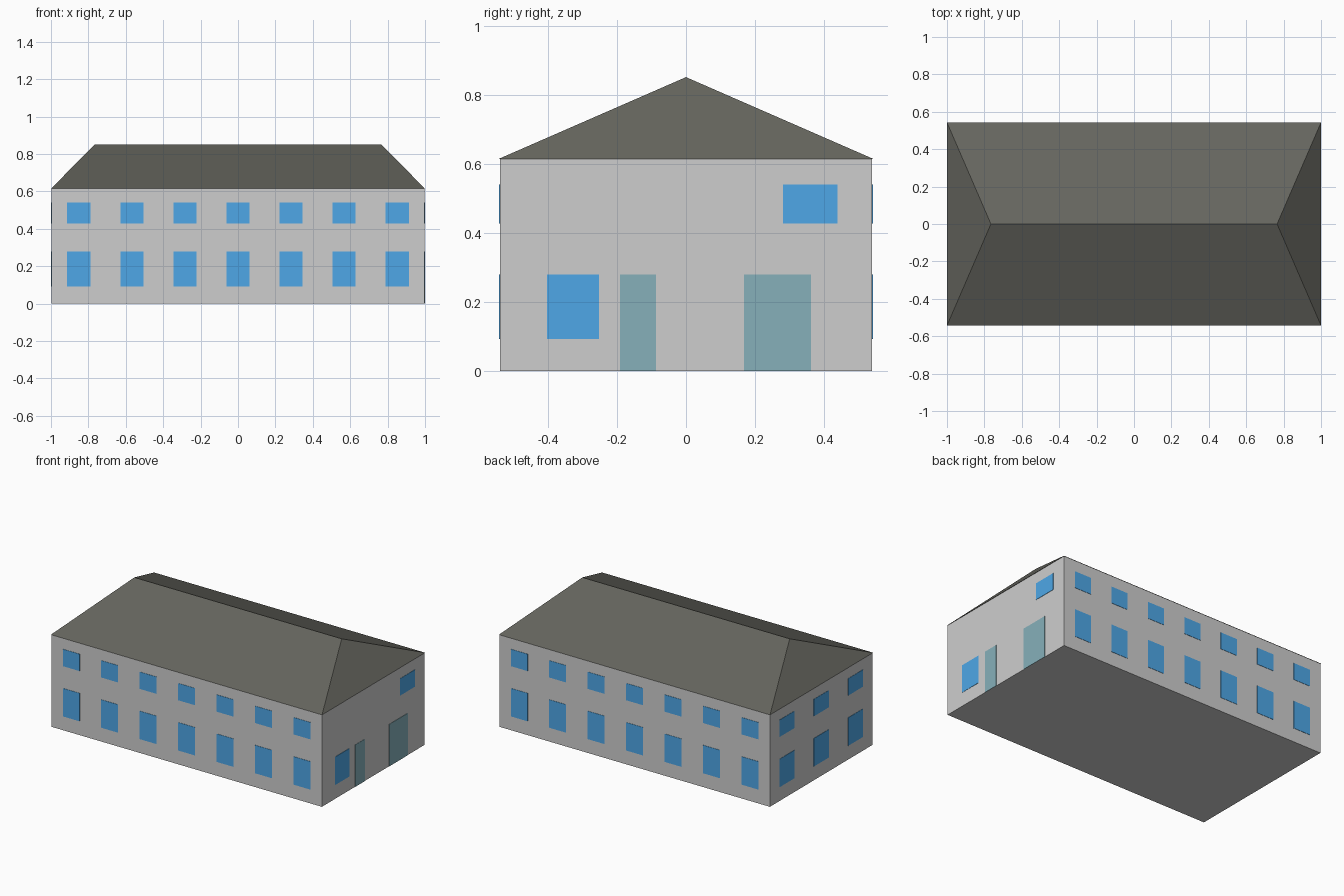
import bpy, bmesh

if "Cube" in bpy.data.objects:
    bpy.data.objects.remove(bpy.data.objects["Cube"])

WX, WY, EAVE, RIDGE = 0.997, 0.540, 0.615, 0.852   # wall half sizes, heights
RX, RY, RIDGE_X = 1.0, 0.543, 0.765                # roof half sizes, ridge half length
OUT = 0.002                                        # plate relief


def material(name, rgb):
    lin = [(c / 255 / 12.92) if c < 10.3 else ((c / 255 + 0.055) / 1.055) ** 2.4 for c in rgb]
    m = bpy.data.materials.new(name)
    m.diffuse_color = (*lin, 1)
    m.use_nodes = True
    m.node_tree.nodes["Principled BSDF"].inputs["Base Color"].default_value = m.diffuse_color
    return m


WALL = material("light_grey_wall", (206, 206, 206))
ROOF = material("dark_grey_roof", (101, 101, 94))
GLASS = material("blue_glass", (80, 171, 236))
DOOR = material("grey_teal_door", (134, 176, 186))


def add_object(name, bm, mat):
    bmesh.ops.recalc_face_normals(bm, faces=bm.faces)
    mesh = bpy.data.meshes.new(name)
    bm.to_mesh(mesh)
    bm.free()
    mesh.materials.append(mat)
    obj = bpy.data.objects.new(name, mesh)
    bpy.context.collection.objects.link(obj)
    return obj


def box(name, lo, hi, mat):
    bm = bmesh.new()
    bmesh.ops.create_cube(bm, size=1)
    for v in bm.verts:
        v.co = [lo[i] if v.co[i] < 0 else hi[i] for i in range(3)]
    return add_object(name, bm, mat)


def plate(name, side, a0, a1, z0, z1, mat):
    """Thin panel on a wall; a0..a1 runs along x (front/back) or y (left/right)."""
    s = -1 if side in ("front", "left") else 1
    wall = WY if side in ("front", "back") else WX
    d0, d1 = sorted((s * (wall - OUT), s * (wall + OUT)))
    if side in ("front", "back"):
        box(name, (a0, d0, z0), (a1, d1, z1), mat)
    else:
        box(name, (d0, a0, z0), (d1, a1, z1), mat)


# Walls
box("walls", (-WX, -WY, 0), (WX, WY, EAVE), WALL)

# Hipped roof: a box whose top closes into the ridge
bm = bmesh.new()
bmesh.ops.create_cube(bm, size=2)
for v in bm.verts:
    x, y, z = v.co
    v.co = (x * RIDGE_X, 0, RIDGE) if z > 0 else (x * RX, y * RY, EAVE)
bmesh.ops.remove_doubles(bm, verts=bm.verts, dist=1e-5)
add_object("hipped_roof", bm, ROOF)

# Windows in two storeys on the front, back and left walls
ROWS = {"lower": (0.093, 0.280), "upper": (0.428, 0.541)}
for row, (z0, z1) in ROWS.items():
    for side in ("front", "back"):
        for i in range(7):
            c = (i - 3) * 0.2837
            plate(f"{side}_{row}_window_{i + 1}", side, c - 0.062, c + 0.062, z0, z1, GLASS)
    for i in range(3):
        c = (i - 1) * 0.361
        plate(f"left_{row}_window_{i + 1}", "left", c - 0.078, c + 0.078, z0, z1, GLASS)

# Right wall: two windows and two doors
plate("right_lower_window", "right", -0.403, -0.252, *ROWS["lower"], GLASS)
plate("right_upper_window", "right", 0.281, 0.440, *ROWS["upper"], GLASS)
plate("narrow_door", "right", -0.191, -0.087, 0, 0.280, DOOR)
plate("wide_door", "right", 0.168, 0.362, 0, 0.280, DOOR)
